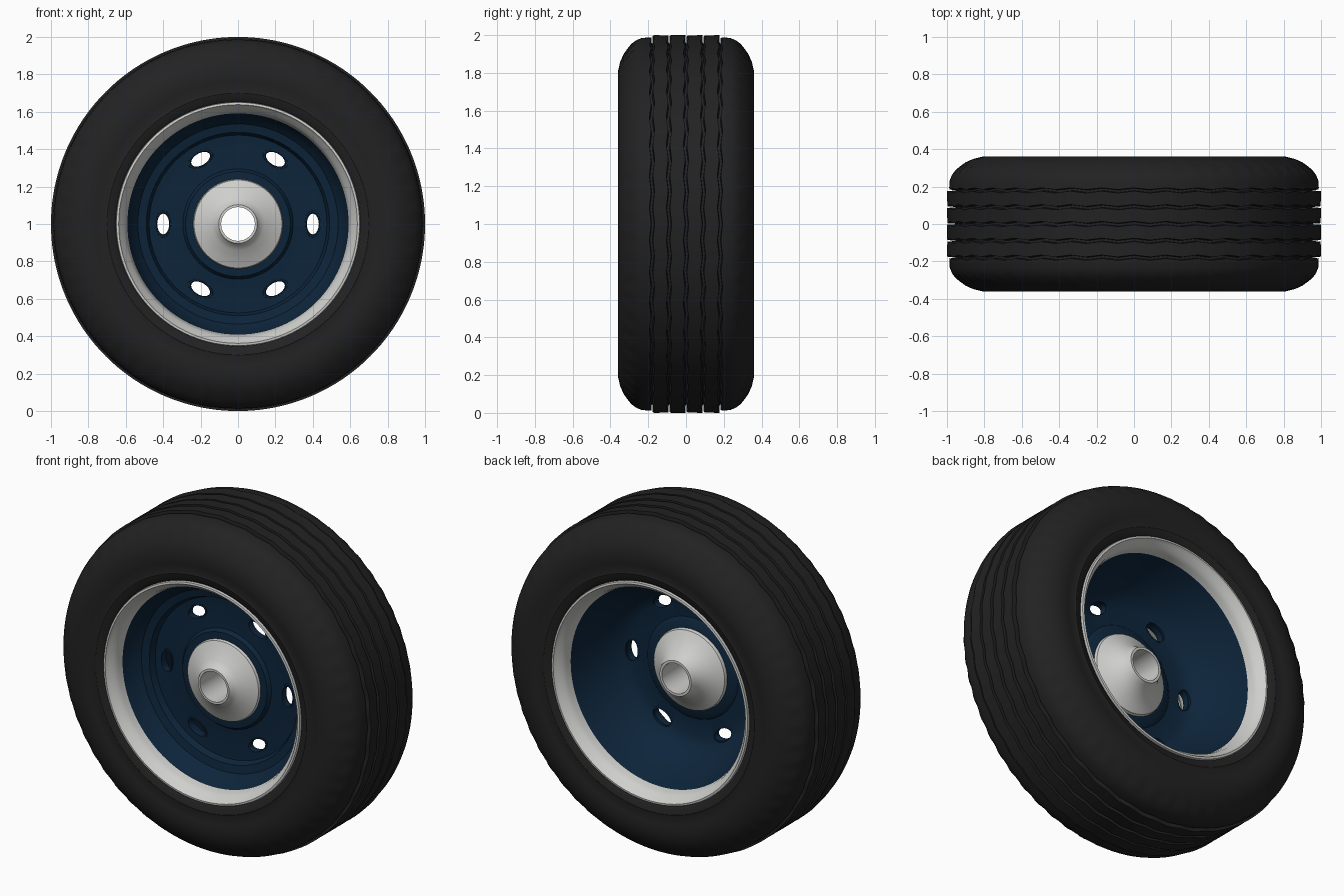
import bpy, bmesh, math

if "Cube" in bpy.data.objects:
    bpy.data.objects.remove(bpy.data.objects["Cube"])


def make_material(name, rgb, rough):
    mat = bpy.data.materials.new(name)
    mat.use_nodes = True
    colour = (*rgb, 1)
    mat.diffuse_color = colour
    node = next(n for n in mat.node_tree.nodes if n.type == 'BSDF_PRINCIPLED')
    node.inputs["Base Color"].default_value = colour
    node.inputs["Roughness"].default_value = rough
    return mat


rubber = make_material("black rubber", (0.016, 0.016, 0.016), 0.8)
blue = make_material("navy paint", (0.004, 0.018, 0.043), 0.6)
white = make_material("off white paint", (0.62, 0.62, 0.60), 0.6)


def activate(obj):
    bpy.ops.object.select_all(action='DESELECT')
    obj.select_set(True)
    bpy.context.view_layer.objects.active = obj


def smooth(obj, angle=35):
    activate(obj)
    bpy.ops.object.shade_smooth_by_angle(angle=math.radians(angle))


def lathe(name, profile, mat, segments=96, tweak=None):
    """Spin a closed (radius, y) profile about the axle."""
    bm = bmesh.new()
    rings = []
    for k in range(segments):
        a = 2 * math.pi * k / segments
        ring = []
        for r, y in profile:
            if tweak:
                r, y = tweak(r, y, k)
            ring.append(bm.verts.new((r * math.cos(a), y, 1 + r * math.sin(a))))
        rings.append(ring)
    n = len(profile)
    for k in range(segments):
        here, there = rings[k], rings[(k + 1) % segments]
        for i in range(n):
            j = (i + 1) % n
            bm.faces.new((here[i], here[j], there[j], there[i]))
    bmesh.ops.recalc_face_normals(bm, faces=bm.faces)
    mesh = bpy.data.meshes.new(name)
    bm.to_mesh(mesh)
    bm.free()
    mesh.materials.append(mat)
    obj = bpy.data.objects.new(name, mesh)
    bpy.context.collection.objects.link(obj)
    smooth(obj)
    return obj


# Tyre: mirrored sidewalls joined by a grooved tread
side = [(0.62, 0.28), (0.645, 0.325), (0.665, 0.34), (0.70, 0.35), (0.71, 0.346),
        (0.76, 0.355), (0.81, 0.36), (0.86, 0.348), (0.90, 0.33), (0.935, 0.305),
        (0.955, 0.288), (0.972, 0.265), (0.985, 0.235)]
tread = []
for step in range(-2, 3):
    g = step * 0.09
    outer = 0.988 if abs(step) == 2 else 0.998
    left, right = (outer, 1.0) if step < 0 else (1.0, outer)
    tread += [(left, g - 0.009), (0.955, g - 0.006), (0.955, g + 0.006), (right, g + 0.009)]
tyre_profile = [(r, -y) for r, y in side] + tread + side[::-1]


def tread_pattern(r, y, k):
    """Zigzag grooves and notched shoulders."""
    if abs(y) < 0.21:
        y += 0.005 * (abs(k % 6 - 3) / 1.5 - 1)
    elif 0.93 < r < 0.96 and k % 4 < 2:
        r -= 0.006
    return r, y


lathe("tyre", tyre_profile, rubber, 216, tread_pattern)

# Rim lips, front and back
lip = [(0.64, 0.30), (0.653, 0.33), (0.65, 0.345), (0.638, 0.347), (0.626, 0.327),
       (0.607, 0.31), (0.597, 0.28), (0.59, 0.24), (0.615, 0.24)]
for label, sign in (("front", -1), ("back", 1)):
    lathe(label + "_rim_lip", [(r, sign * y) for r, y in lip], white)

# Barrel and dished disc in one section
disc_profile = [(0.592, -0.25), (0.575, -0.20), (0.552, -0.17), (0.535, -0.15),
                (0.49, -0.14), (0.475, -0.105), (0.38, -0.10), (0.295, -0.105),
                (0.28, -0.125), (0.20, -0.13), (0.20, -0.045), (0.28, -0.05),
                (0.30, -0.065), (0.40, -0.065), (0.45, -0.045), (0.50, 0.02),
                (0.55, 0.12), (0.578, 0.20), (0.592, 0.25), (0.615, 0.25), (0.615, -0.25)]
disc = lathe("wheel_disc", disc_profile, blue)

# Six oval vent holes with rolled edges
for i in range(6):
    a = i * math.pi / 3
    spot = (0.4 * math.cos(a), -0.085, 1 + 0.4 * math.sin(a))
    bpy.ops.mesh.primitive_cylinder_add(vertices=24, radius=1, depth=0.3)
    cutter = bpy.context.object
    cutter.name = "vent_cutter_%d" % i
    bpy.ops.mesh.primitive_torus_add(major_segments=24, minor_segments=6,
                                     major_radius=1, minor_radius=0.16)
    edge = bpy.context.object
    edge.name = "vent_edge_%d" % i
    edge.data.materials.append(blue)
    smooth(edge, 60)
    for obj, depth in ((cutter, 1), (edge, 0.15)):
        obj.location = spot
        obj.rotation_mode = 'XYZ'
        # local x is radial, local y is tangential, local z is the axle
        obj.scale = (0.038, 0.066, depth)
        obj.rotation_euler = (math.pi / 2, -a, 0)
    bpy.context.view_layer.update()
    activate(disc)
    cut = disc.modifiers.new("vent", 'BOOLEAN')
    cut.operation = 'DIFFERENCE'
    cut.solver = 'EXACT'
    cut.object = cutter
    bpy.ops.object.modifier_apply(modifier=cut.name)
    bpy.data.objects.remove(cutter)

# Conical hub with an open bore
hub_profile = [(0.24, -0.13), (0.235, -0.142), (0.20, -0.158), (0.14, -0.19), (0.115, -0.21),
               (0.103, -0.232), (0.09, -0.232), (0.09, 0.10), (0.105, 0.10),
               (0.115, 0.075), (0.14, 0.035), (0.20, -0.01), (0.235, -0.03), (0.24, -0.045)]
lathe("hub", hub_profile, white, 64)
